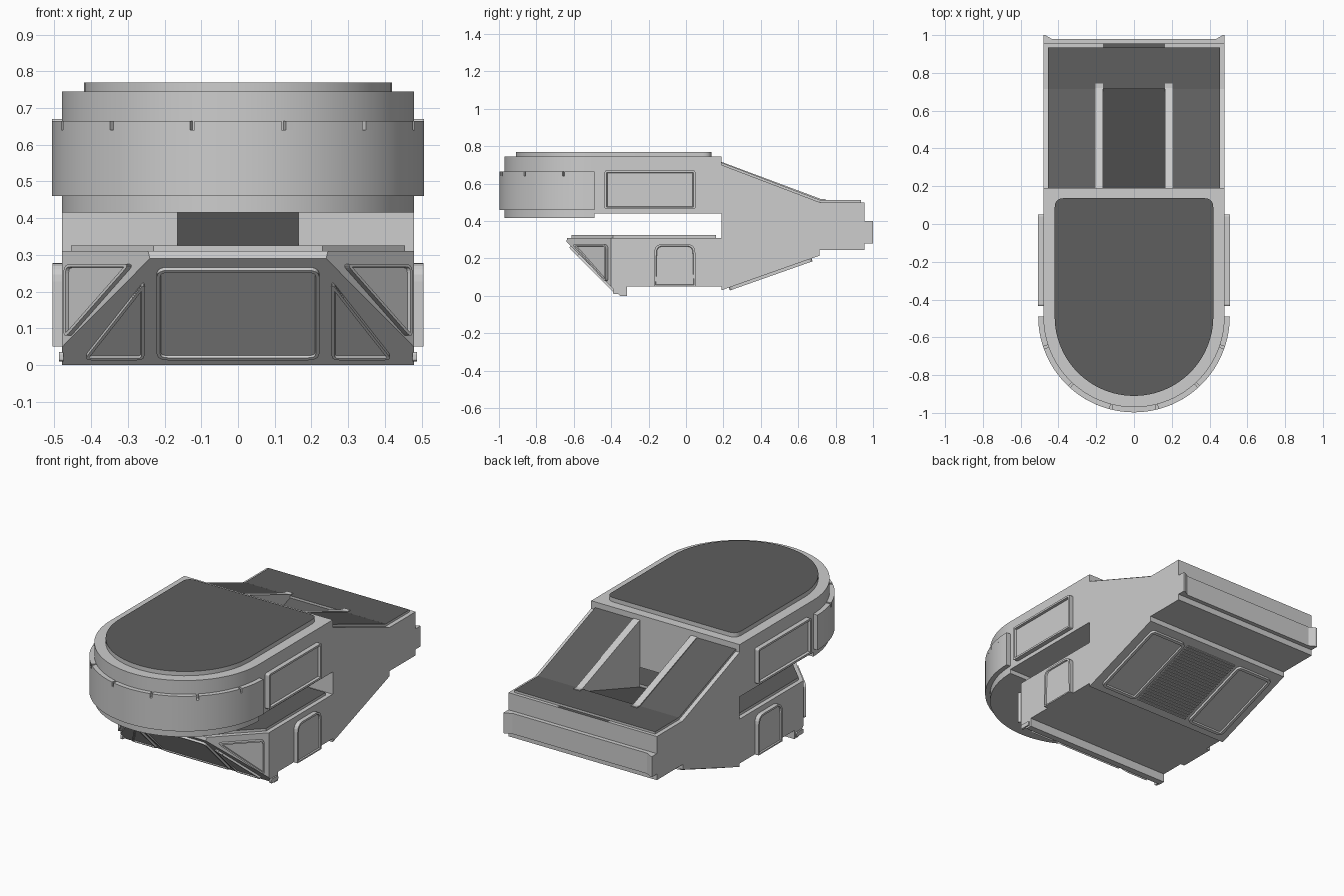
import bpy, bmesh, math
from mathutils import Matrix, Vector

if "Cube" in bpy.data.objects:
    bpy.data.objects.remove(bpy.data.objects["Cube"])


def material(name, v):
    m = bpy.data.materials.new(name)
    m.diffuse_color = (v, v, v, 1)
    m.use_nodes = True
    m.node_tree.nodes["Principled BSDF"].inputs["Base Color"].default_value = m.diffuse_color
    return m


LIGHT = material("light_grey", 0.61)
DARK = material("dark_grey", 0.112)


def frame(o, u, v):
    """Local frame: u, v span the drawing plane, u x v is the extrusion direction."""
    u, v = Vector(u).normalized(), Vector(v).normalized()
    n = u.cross(v)
    m = Matrix((u, v, n)).transposed().to_4x4()
    m.translation = Vector(o)
    return m


def flat(z):
    return frame((0, 0, z), (1, 0, 0), (0, 1, 0))


def side(x):
    return frame((x, 0, 0), (0, 1, 0), (0, 0, 1))


def rounded(pts, radii, n=5):
    out = []
    if not isinstance(radii, (list, tuple)):
        radii = [radii] * len(pts)
    for i, r in enumerate(radii):
        p, a, b = Vector(pts[i]), Vector(pts[i - 1]), Vector(pts[(i + 1) % len(pts)])
        if r == 0:
            out.append(tuple(p))
            continue
        s, e = p + (a - p).normalized() * r, p + (b - p).normalized() * r
        for k in range(n + 1):
            t = k / n
            out.append(tuple(s * (1 - t) ** 2 + p * 2 * t * (1 - t) + e * t * t))
    return out


def rect(x0, y0, x1, y1):
    return [(x0, y0), (x1, y0), (x1, y1), (x0, y1)]


def prism(name, pts, m, h, rim=0, depth=0, mirror=False, dark_top=False, smooth=False, cuts=()):
    """Extruded outline, with optional recessed face, planar cuts and x mirror."""
    bm = bmesh.new()
    lo = [bm.verts.new((x, y, 0)) for x, y in pts]
    hi = [bm.verts.new((x, y, h)) for x, y in pts]
    bm.faces.new(lo)
    top = bm.faces.new(hi)
    for i in range(len(pts)):
        j = (i + 1) % len(pts)
        bm.faces.new((lo[i], lo[j], hi[j], hi[i]))
    bmesh.ops.recalc_face_normals(bm, faces=bm.faces[:])
    if rim:
        bmesh.ops.inset_individual(bm, faces=[top], thickness=rim * 0.8)
        bmesh.ops.inset_individual(bm, faces=[top], thickness=rim * 0.2, depth=-depth)
    bm.transform(m)
    for co, no in cuts:
        bmesh.ops.bisect_plane(bm, geom=bm.verts[:] + bm.edges[:] + bm.faces[:],
                               plane_co=co, plane_no=no, clear_outer=True)
        bmesh.ops.holes_fill(bm, edges=[e for e in bm.edges if e.is_boundary])
    bmesh.ops.recalc_face_normals(bm, faces=bm.faces[:])
    bm.normal_update()
    for f in bm.faces:
        f.material_index = int(dark_top and f.normal.z > 0.5)
    me = bpy.data.meshes.new(name)
    bm.to_mesh(me)
    bm.free()
    me.materials.append(LIGHT)
    me.materials.append(DARK)
    ob = bpy.data.objects.new(name, me)
    bpy.context.collection.objects.link(ob)
    if mirror:
        ob.modifiers.new("mirror", 'MIRROR').use_mirror_merge = False
    if smooth:
        bpy.ops.object.select_all(action='DESELECT')
        ob.select_set(True)
        bpy.context.view_layer.objects.active = ob
        bpy.ops.object.shade_smooth_by_angle(angle=math.radians(30))
    return ob


def arc(r, a0, a1, n, cy=-0.49):
    """Arc points; angle 0 is the front (-y)."""
    return [(r * math.sin(a), cy - r * math.cos(a))
            for a in (math.radians(a0 + (a1 - a0) * k / n) for k in range(n + 1))]


# Upper deck with half-round front
prism("upper_deck", arc(0.48, -90, 90, 48) + [(0.48, 0.19), (-0.48, 0.19)], flat(0.44), 0.305, smooth=True)
prism("upper_deck_underside", arc(0.48, -90, 90, 48), flat(0.415), 0.03, smooth=True)
corner = rounded([(0.42, 0.137), (-0.42, 0.137)], 0)
back_edge = rounded([(0.42, -0.3), (0.42, 0.137), (-0.42, 0.137), (-0.42, -0.3)], [0, 0.05, 0.05, 0])
prism("upper_deck_pad", arc(0.42, -90, 90, 48) + back_edge, flat(0.745), 0.025, dark_top=True, smooth=True)

# Bumper band around the front, with a notched top edge
prism("bumper_band", arc(0.507, -90, 90, 48) + arc(0.475, 90, -90, 48), flat(0.46), 0.18, smooth=True)
stops = [-90, -71, -42.7, -14.2, 14.2, 42.7, 71, 90]
for i in range(7):
    a, b = stops[i] + 0.7 * (i > 0), stops[i + 1] - 0.7 * (i < 6)
    prism(f"bumper_top_{i + 1}", arc(0.507, a, b, 8) + arc(0.475, b, a, 8), flat(0.64), 0.025, smooth=True)

# Rear body: two side walls and a centre with a sloping channel floor
tail = [(0.955, 0.5), (0.955, 0.245), (0.715, 0.245), (0.715, 0.215), (0.19, 0.03)]
prism("rear_side_wall", [(0.19, 0.7), (0.715, 0.5)] + tail, side(0.165), 0.315, mirror=True)
prism("rear_channel", [(0.19, 0.325), (0.72, 0.5)] + tail, side(-0.165), 0.33, dark_top=True)
prism("rear_slope_pad", [(0.19, 0.7), (0.19, 0.712), (0.718, 0.512), (0.715, 0.5)],
      side(0.205), 0.25, mirror=True, dark_top=True)
prism("rear_flat_pad", rect(-0.455, 0.716, 0.455, 0.935), flat(0.5), 0.013, dark_top=True)
prism("channel_rail", [(0.19, 0.69), (0.19, 0.716), (0.72, 0.518), (0.745, 0.518), (0.745, 0.49), (0.715, 0.49)],
      side(0.165), 0.04, mirror=True)

# Rear end bar with corner prongs
prism("rear_bar", [(-0.48, 0.95), (0.48, 0.95), (0.48, 1), (0.47, 1), (0.435, 0.98),
                   (-0.435, 0.98), (-0.47, 1), (-0.48, 1)], flat(0.28), 0.12)

# Sloped underside: plates and ribs
under = frame((0, 0.19, 0.03), (-1, 0, 0), (0, 0.525, 0.185))
prism("underside_plate", rounded(rect(0.19, 0.042, 0.43, 0.51), 0.03), under, 0.016,
      rim=0.02, depth=0.008, mirror=True)
for i in range(24):
    v = 0.045 + i * 0.0195
    prism(f"underside_rib_{i + 1}", rect(-0.17, v, 0.17, v + 0.01), under, 0.006)

# Lower jaw with sloped nose and chamfered corners
jaw = [(-0.352, 0), (-0.315, 0), (-0.315, 0.05), (0.19, 0.05), (0.19, 0.31), (-0.635, 0.31), (-0.64, 0.29)]
prism("lower_jaw", jaw, side(-0.48), 0.96,
      cuts=[((s * 0.24, -0.64, 0), (s, -1, 0)) for s in (1, -1)])
prism("jaw_pad", [(-0.455, 0.16), (-0.455, -0.39), (-0.23, -0.612), (0.23, -0.612), (0.455, -0.39), (0.455, 0.16)],
      flat(0.31), 0.015, dark_top=True)
prism("jaw_corner_cap", rounded(rect(-0.39, 0.01, -0.325, 0.035), 0.008), side(0.475), 0.013, mirror=True)

# Nose panels on the slope
nose = frame((0, -0.352, 0), (1, 0, 0), (0, -0.288, 0.29))
prism("nose_panel", rounded(rect(-0.222, 0.03, 0.222, 0.375), 0.03), nose, 0.012, rim=0.012, depth=0.006)
prism("nose_side_panel", rounded([(0.255, 0.03), (0.42, 0.03), (0.255, 0.325)], 0.02), nose, 0.012,
      rim=0.01, depth=0.006, mirror=True)

# Triangular panels on the chamfered corners
cheek = frame((0.24, -0.64, 0), (1, 1, 0), (0, 0, 1))
prism("cheek_panel", rounded([(0.06, 0.275), (0.315, 0.07), (0.315, 0.275)], 0.025), cheek, 0.018,
      rim=0.01, depth=0.01, mirror=True)

# Side panels
prism("upper_side_panel", rounded(rect(-0.435, 0.463, 0.05, 0.67), 0.012), side(0.475), 0.032,
      rim=0.014, depth=0.014, mirror=True)
prism("lower_side_panel", rounded(rect(-0.17, 0.05, 0.05, 0.278), [0, 0, 0.05, 0.05]), side(0.475), 0.03,
      rim=0.014, depth=0.008, mirror=True)
